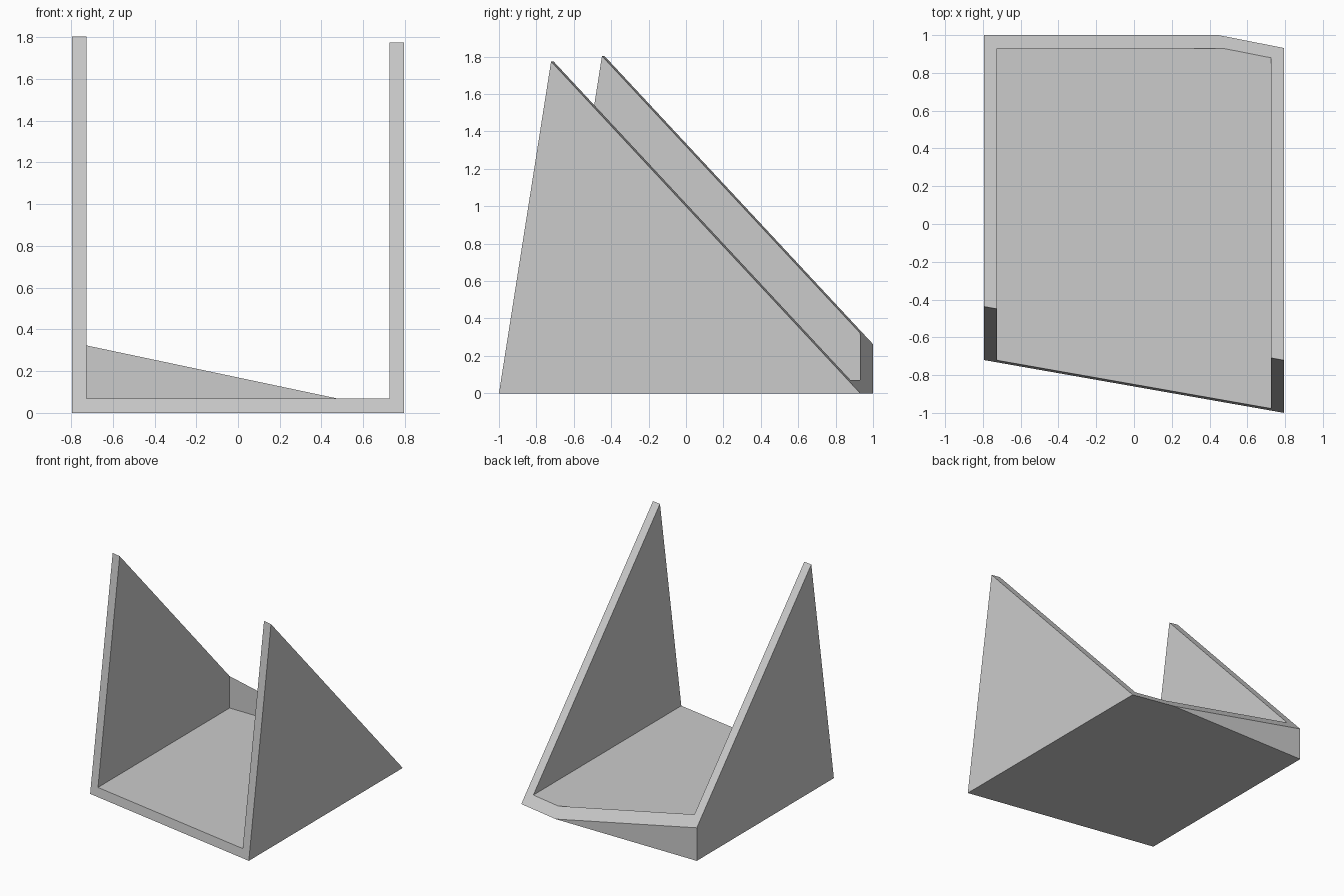
import bpy, bmesh
from mathutils import Vector

if "Cube" in bpy.data.objects:
    bpy.data.objects.remove(bpy.data.objects["Cube"])

HALF_W, WALL = 0.795, 0.07


def box(name, lo, hi, cuts=()):
    """Box between two corners, trimmed by planes (point, outward normal)."""
    bm = bmesh.new()
    bmesh.ops.create_cube(bm, size=1)
    for v in bm.verts:
        v.co = Vector([l + (c + 0.5) * (h - l) for c, l, h in zip(v.co, lo, hi)])
    for point, normal in cuts:
        geom = bm.verts[:] + bm.edges[:] + bm.faces[:]
        cut = bmesh.ops.bisect_plane(bm, geom=geom, plane_co=point,
                                     plane_no=normal, clear_outer=True)
        edges = [e for e in cut["geom_cut"] if isinstance(e, bmesh.types.BMEdge)]
        bmesh.ops.contextual_create(bm, geom=edges)
    bmesh.ops.recalc_face_normals(bm, faces=bm.faces[:])
    mesh = bpy.data.meshes.new(name)
    bm.to_mesh(mesh)
    bm.free()
    obj = bpy.data.objects.new(name, mesh)
    bpy.context.collection.objects.link(obj)
    return obj


# Sloping top and leaning, skewed front
top_cut = (Vector((0, 0, 1.1675)), Vector((0.2114, 1.073, 1)).normalized())
front_cut = (Vector((HALF_W, -1, 0)), Vector((-0.176, -1, 0.157)).normalized())

# Solid wedge
tray = box("angled_tray", (-HALF_W, -1.2, 0), (HALF_W, 1, 3), (top_cut, front_cut))

# Hollow leaving floor, two side walls and back lip
cutter = box("hollow_cutter", (-HALF_W + WALL, -2, WALL),
             (HALF_W - WALL, 1 - WALL, 4))
cutter.hide_render = True
cutter.hide_set(True)
hollow = tray.modifiers.new("hollow", "BOOLEAN")
hollow.operation = "DIFFERENCE"
hollow.solver = "EXACT"
hollow.object = cutter

# Bake the hollow and discard the cutter
graph = bpy.context.evaluated_depsgraph_get()
baked = bpy.data.meshes.new_from_object(tray.evaluated_get(graph))
tray.modifiers.clear()
tray.data = baked
bpy.data.objects.remove(cutter)

# Plain grey
grey = bpy.data.materials.new("grey")
grey.diffuse_color = (0.6, 0.6, 0.6, 1)
grey.use_nodes = True
grey.node_tree.nodes["Principled BSDF"].inputs["Base Color"].default_value = grey.diffuse_color
tray.data.materials.clear()
tray.data.materials.append(grey)
